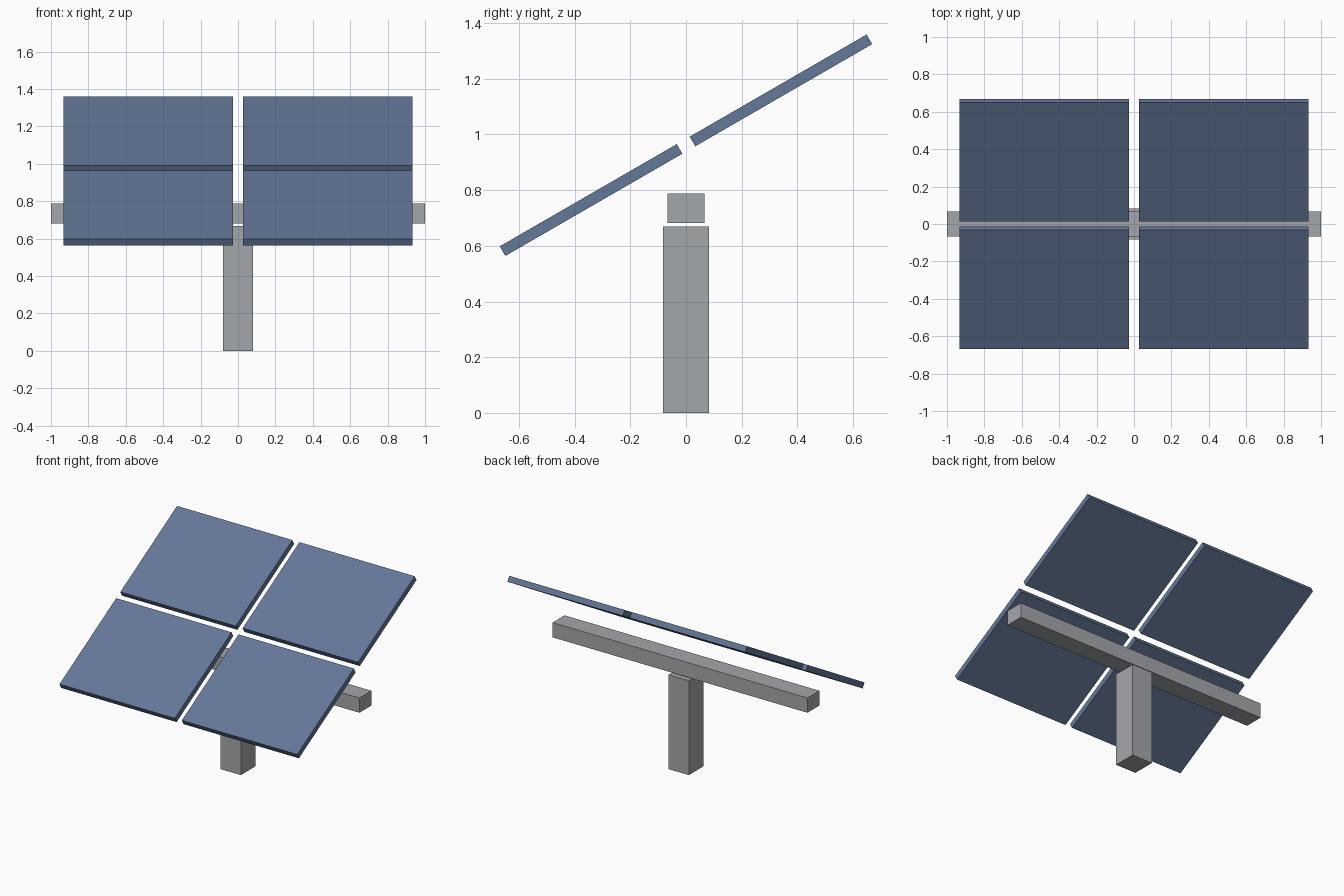
import bpy
import math
from mathutils import Matrix

if "Cube" in bpy.data.objects:
    bpy.data.objects.remove(bpy.data.objects["Cube"])


def material(name, rgb):
    mat = bpy.data.materials.new(name)
    mat.diffuse_color = (*rgb, 1.0)
    mat.use_nodes = True
    mat.node_tree.nodes["Principled BSDF"].inputs["Base Color"].default_value = mat.diffuse_color
    return mat


def box(name, size, center, mat, tilt=0.0):
    bpy.ops.mesh.primitive_cube_add(size=1)
    obj = bpy.context.object
    obj.name = name
    obj.data.transform(Matrix.Diagonal((*size, 1.0)))
    obj.location = center
    obj.rotation_euler.x = tilt
    obj.data.materials.append(mat)
    return obj


grey = material("grey metal", (0.37, 0.385, 0.405))
blue = material("panel blue", (0.127, 0.188, 0.314))

# Upright post and the cross beam floating just above it
box("post", (0.16, 0.164, 0.669), (0, 0, 0.3345), grey)
box("cross_beam", (2.0, 0.134, 0.105), (0, 0, 0.735), grey)

# Four tilted panels in a two by two grid
tilt = math.radians(30)
for row, y in (("lower", -0.341), ("upper", 0.341)):
    for side, x in (("left", -0.48), ("right", 0.48)):
        z = 0.9615 + y * math.tan(tilt)
        box(f"{row}_{side}_panel", (0.905, 0.734, 0.04), (x, y, z), blue, tilt)
